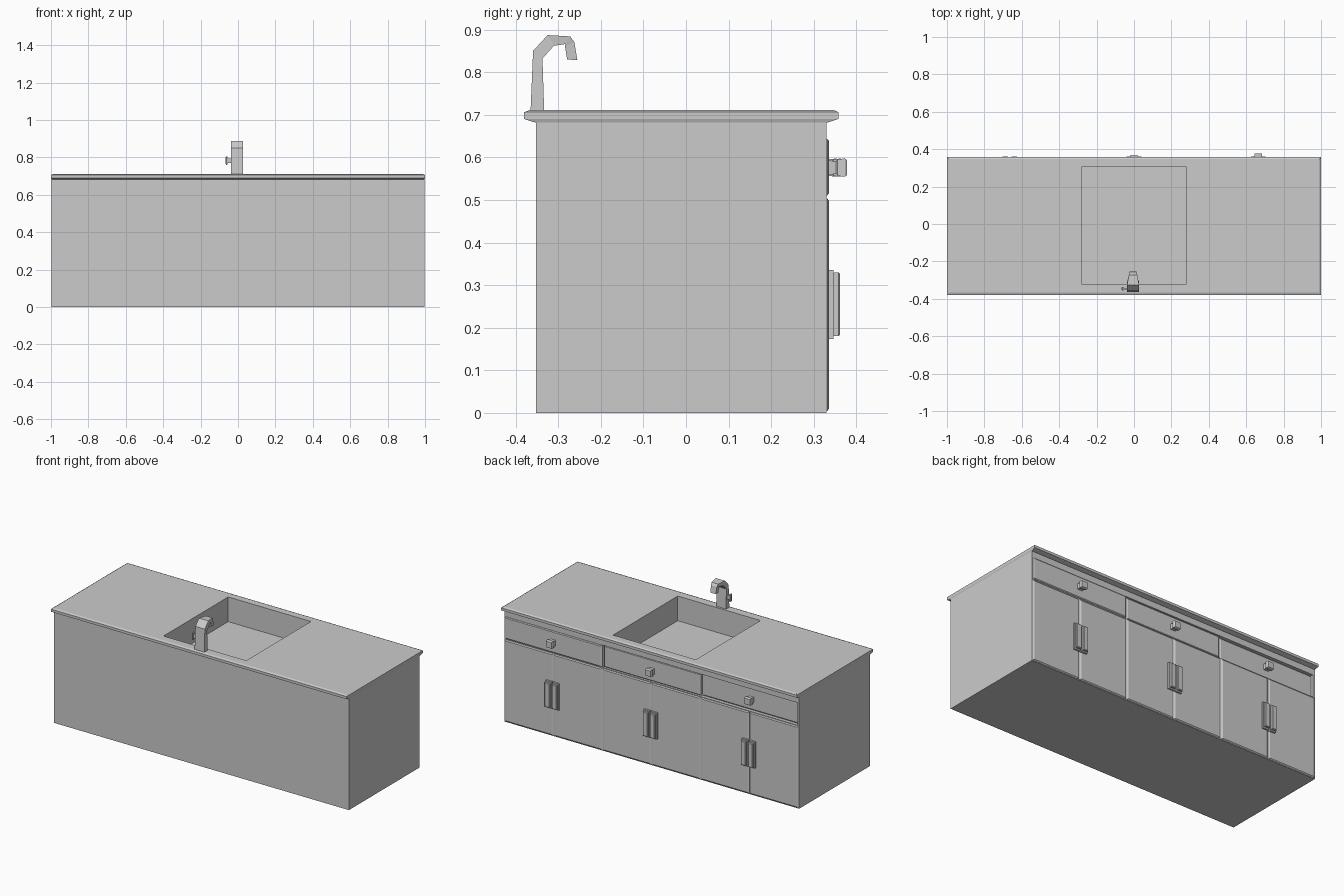
import bpy, bmesh

if "Cube" in bpy.data.objects:
    bpy.data.objects.remove(bpy.data.objects["Cube"])

def loft(name, rings):
    """Closed solid skinned through rings of equal point count."""
    bm = bmesh.new()
    vs = [[bm.verts.new(p) for p in r] for r in rings]
    n = len(rings[0])
    for a, b in zip(vs, vs[1:]):
        for i in range(n):
            j = (i + 1) % n
            bm.faces.new((a[i], a[j], b[j], b[i]))
    bm.faces.new(vs[0])
    bm.faces.new(vs[-1])
    bmesh.ops.recalc_face_normals(bm, faces=bm.faces)
    me = bpy.data.meshes.new(name)
    bm.to_mesh(me)
    bm.free()
    ob = bpy.data.objects.new(name, me)
    bpy.context.collection.objects.link(ob)
    return ob

def rect_z(x0, x1, y0, y1, z):
    return [(x0, y0, z), (x1, y0, z), (x1, y1, z), (x0, y1, z)]

def rect_y(cx, cz, w, h, y):
    return [(cx - w/2, y, cz - h/2), (cx + w/2, y, cz - h/2),
            (cx + w/2, y, cz + h/2), (cx - w/2, y, cz + h/2)]

def rect_x(x, cy, cz, w, h):
    return [(x, cy - w/2, cz - h/2), (x, cy + w/2, cz - h/2),
            (x, cy + w/2, cz + h/2), (x, cy - w/2, cz + h/2)]

def box(name, x0, x1, y0, y1, z0, z1):
    return loft(name, [rect_z(x0, x1, y0, y1, z0), rect_z(x0, x1, y0, y1, z1)])

def cut(target, cutter):
    m = target.modifiers.new("cut", 'BOOLEAN')
    m.operation = 'DIFFERENCE'
    m.solver = 'EXACT'
    m.object = cutter
    bpy.context.view_layer.objects.active = target
    bpy.ops.object.modifier_apply(modifier=m.name)

# cabinet body and countertop with chamfered rim
body = box("cabinet_body", -0.997, 0.997, -0.352, 0.33, 0, 0.685)
top = loft("countertop", [
    rect_z(-0.997, 0.997, -0.355, 0.333, 0.682),
    rect_z(-1, 1, -0.38, 0.358, 0.69),
    rect_z(-1, 1, -0.38, 0.358, 0.706),
    rect_z(-0.99, 0.99, -0.367, 0.347, 0.711)])

# sink basin and drawer recess
sink = box("sink_cutter", -0.28, 0.28, -0.32, 0.305, 0.56, 0.8)
recess = box("drawer_cutter", -0.985, 0.333, 0.31, 0.4, 0.508, 0.645)
for target, cutter in ((body, sink), (top, sink), (body, recess)):
    cut(target, cutter)
for c in (sink, recess):
    bpy.data.objects.remove(c)

# three bays: a drawer with knob over two doors with handles
for i, cx in enumerate((0.664, 0.0, -0.664)):
    y = 0.336 - 0.01 * i
    loft(f"drawer_{i}", [rect_y(cx, 0.577, 0.655, 0.132, 0.305),
                         rect_y(cx, 0.577, 0.655, 0.132, y - 0.004),
                         rect_y(cx, 0.577, 0.635, 0.122, y)])
    loft(f"drawer_knob_{i}", [rect_y(cx, 0.576, s, s, y + d) for s, d in (
        (0.034, -0.004), (0.030, 0.016), (0.040, 0.020), (0.042, 0.037), (0.036, 0.042))])
    for side in (-1, 1):
        dx = cx + side * 0.1655
        loft(f"door_{i}_{side}", [rect_y(dx, 0.254, 0.328, 0.500, 0.325),
                                  rect_y(dx, 0.254, 0.328, 0.500, 0.331),
                                  rect_y(dx, 0.254, 0.308, 0.488, 0.336)])
        hx = cx + side * 0.024
        loft(f"handle_plate_{i}_{side}", [rect_y(hx, 0.255, 0.042, 0.162, 0.334),
                                          rect_y(hx, 0.255, 0.042, 0.162, 0.346)])
        loft(f"handle_grip_{i}_{side}", [rect_y(hx, 0.255, w, h, yy) for w, h, yy in (
            (0.028, 0.142, 0.344), (0.034, 0.150, 0.349),
            (0.034, 0.150, 0.358), (0.026, 0.142, 0.362))])

# faucet: outer (y, z), inner (y, z), half width at each bend
fx = -0.005
bends = [((-0.365, 0.708), (-0.333, 0.708), 0.033),
         ((-0.359, 0.850), (-0.337, 0.832), 0.032),
         ((-0.325, 0.887), (-0.310, 0.862), 0.032),
         ((-0.272, 0.884), (-0.283, 0.866), 0.022),
         ((-0.262, 0.870), (-0.284, 0.860), 0.020),
         ((-0.255, 0.828), (-0.279, 0.830), 0.018)]
loft("faucet_spout", [[(fx - w, *o), (fx + w, *o), (fx + w, *n), (fx - w, *n)]
                      for o, n, w in bends])

# faucet side lever
loft("faucet_lever_stem", [rect_x(-0.03, -0.346, 0.782, 0.010, 0.026),
                           rect_x(-0.056, -0.346, 0.782, 0.010, 0.026)])
loft("faucet_lever_cap", [rect_x(-0.055, -0.346, 0.782, 0.016, 0.042),
                          rect_x(-0.062, -0.346, 0.782, 0.018, 0.046),
                          rect_x(-0.066, -0.346, 0.782, 0.012, 0.036)])
